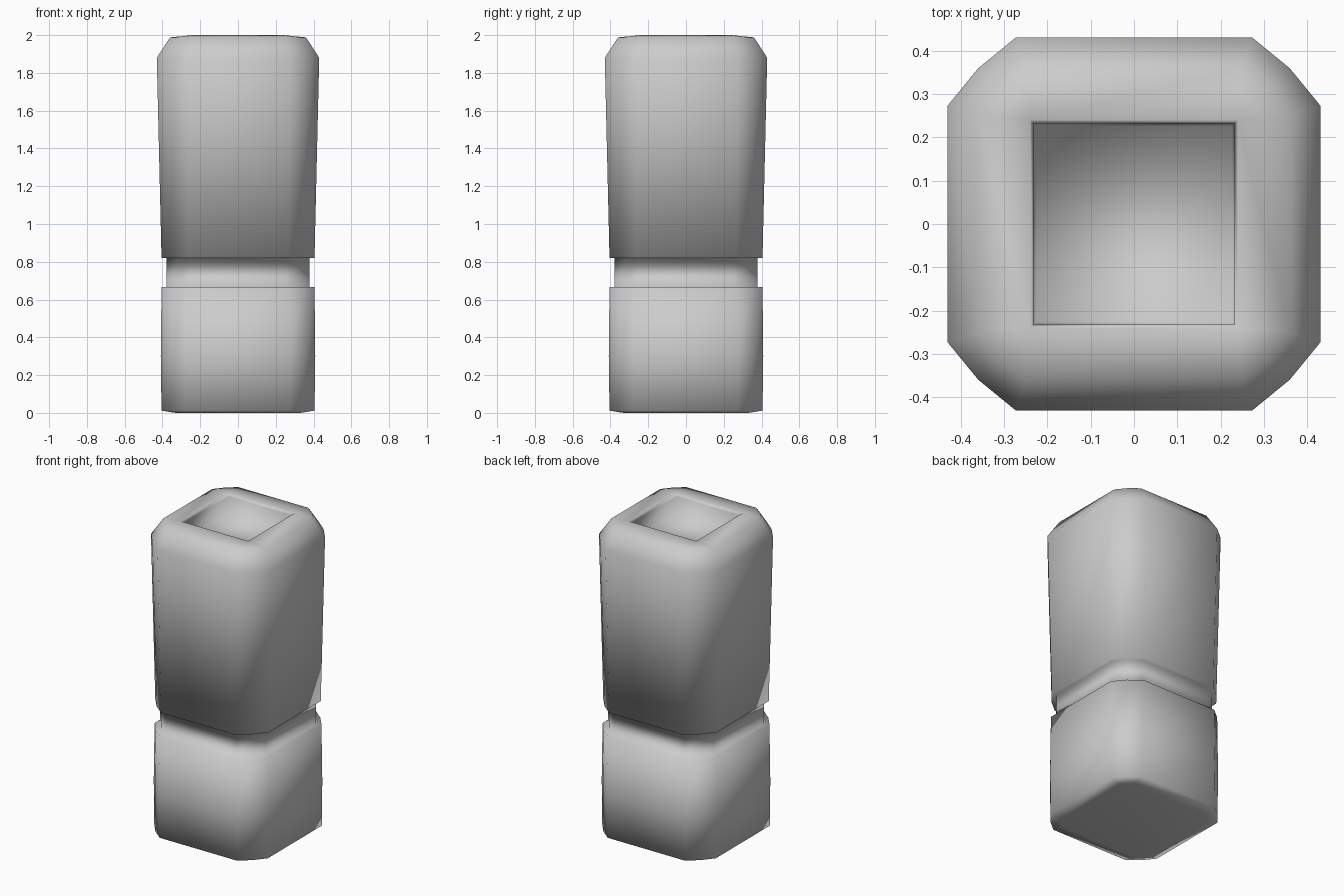
import bpy, bmesh

if "Cube" in bpy.data.objects:
    bpy.data.objects.remove(bpy.data.objects["Cube"])


def ring(bm, half, flat, z):
    # Rounded square: each corner is cut by two short segments
    mid = flat + (half - flat) * 0.55
    quarter = [(half, flat), (mid, mid), (flat, half)]
    verts = []
    for c, s in ((1, 0), (0, 1), (-1, 0), (0, -1)):
        for x, y in quarter:
            verts.append(bm.verts.new((c * x - s * y, s * x + c * y, z)))
    return verts


def loft(name, profile):
    bm = bmesh.new()
    rings = [ring(bm, *p) for p in profile]
    for a, b in zip(rings, rings[1:]):
        n = len(a)
        for i in range(n):
            j = (i + 1) % n
            bm.faces.new((a[i], a[j], b[j], b[i]))
    bm.faces.new(list(reversed(rings[0])))
    bm.faces.new(rings[-1])
    bmesh.ops.remove_doubles(bm, verts=bm.verts, dist=0.0005)
    bmesh.ops.recalc_face_normals(bm, faces=bm.faces)
    for f in bm.faces:
        f.smooth = True
    mesh = bpy.data.meshes.new(name)
    bm.to_mesh(mesh)
    bm.free()
    obj = bpy.data.objects.new(name, mesh)
    bpy.context.collection.objects.link(obj)
    return obj


# (half width, half length of the flat side, height)
profile = [
    # underside and lower block
    (0.33, 0.27, 0.0),
    (0.405, 0.275, 0.012),
    (0.409, 0.275, 0.30),
    (0.405, 0.272, 0.667),
    # recessed neck band
    (0.378, 0.255, 0.667),
    (0.378, 0.255, 0.82),
    # flared upper block and rounded shoulder
    (0.405, 0.265, 0.82),
    (0.43, 0.273, 1.88),
    (0.36, 0.25, 1.988),
    # square socket in the top (flat == half gives sharp corners)
    (0.24, 0.24, 2.0),
    (0.232, 0.232, 1.98),
    (0.225, 0.225, 1.88),
]
loft("bollard_body", profile)
